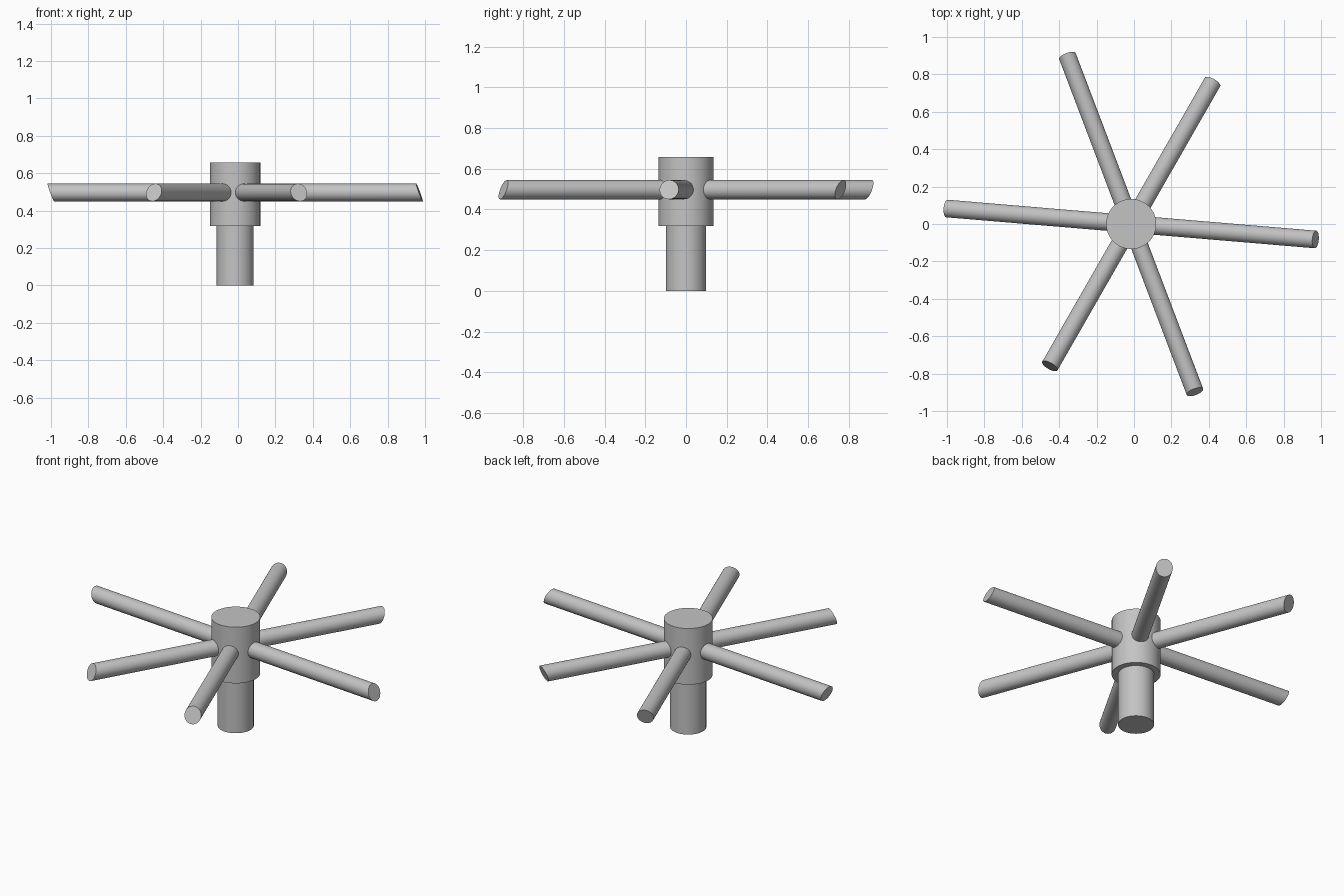
import bpy
import math
from mathutils import Matrix, Vector

cube = bpy.data.objects.get("Cube")
if cube:
    bpy.data.objects.remove(cube, do_unlink=True)

HUB_X = -0.015
ROD_Z = 0.497
BEVEL_SLOPE = 0.37

grey = bpy.data.materials.new("plain_grey")
grey.use_nodes = True
colour = (0.55, 0.55, 0.55, 1)
grey.diffuse_color = colour
grey.node_tree.nodes["Principled BSDF"].inputs["Base Color"].default_value = colour


def cylinder(name, radius, depth, centre):
    bpy.ops.mesh.primitive_cylinder_add(vertices=64, radius=radius, depth=depth, location=centre)
    obj = bpy.context.object
    obj.name = name
    obj.data.materials.append(grey)
    bpy.ops.object.shade_smooth_by_angle(angle=math.radians(35))
    return obj


def upright(name, radius, bottom, top):
    return cylinder(name, radius, top - bottom, (HUB_X, 0, (bottom + top) / 2))


# Central post and the wider hub on top
upright("stem", 0.099, 0, 0.318)
upright("hub", 0.134, 0.318, 0.658)

# Three level rods through the hub, with parallel slanted ends
rods = [("side_rod", -4.8, 0.989), ("front_right_rod", 240.2, 0.875),
        ("front_left_rod", -69.2, 0.96)]
for name, angle, reach in rods:
    rod = cylinder(name, 0.047, 2 * reach, (HUB_X, 0, ROD_Z))
    # Lay the rod along its heading, then slide vertices to slant the end caps
    turn = Matrix.Rotation(math.radians(angle), 4, "Z") @ Matrix.Rotation(math.pi / 2, 4, "Y")
    rod.data.transform(turn)
    heading = Vector((math.cos(math.radians(angle)), math.sin(math.radians(angle)), 0))
    for v in rod.data.vertices:
        v.co -= heading * BEVEL_SLOPE * v.co.z
    rod.data.update()
